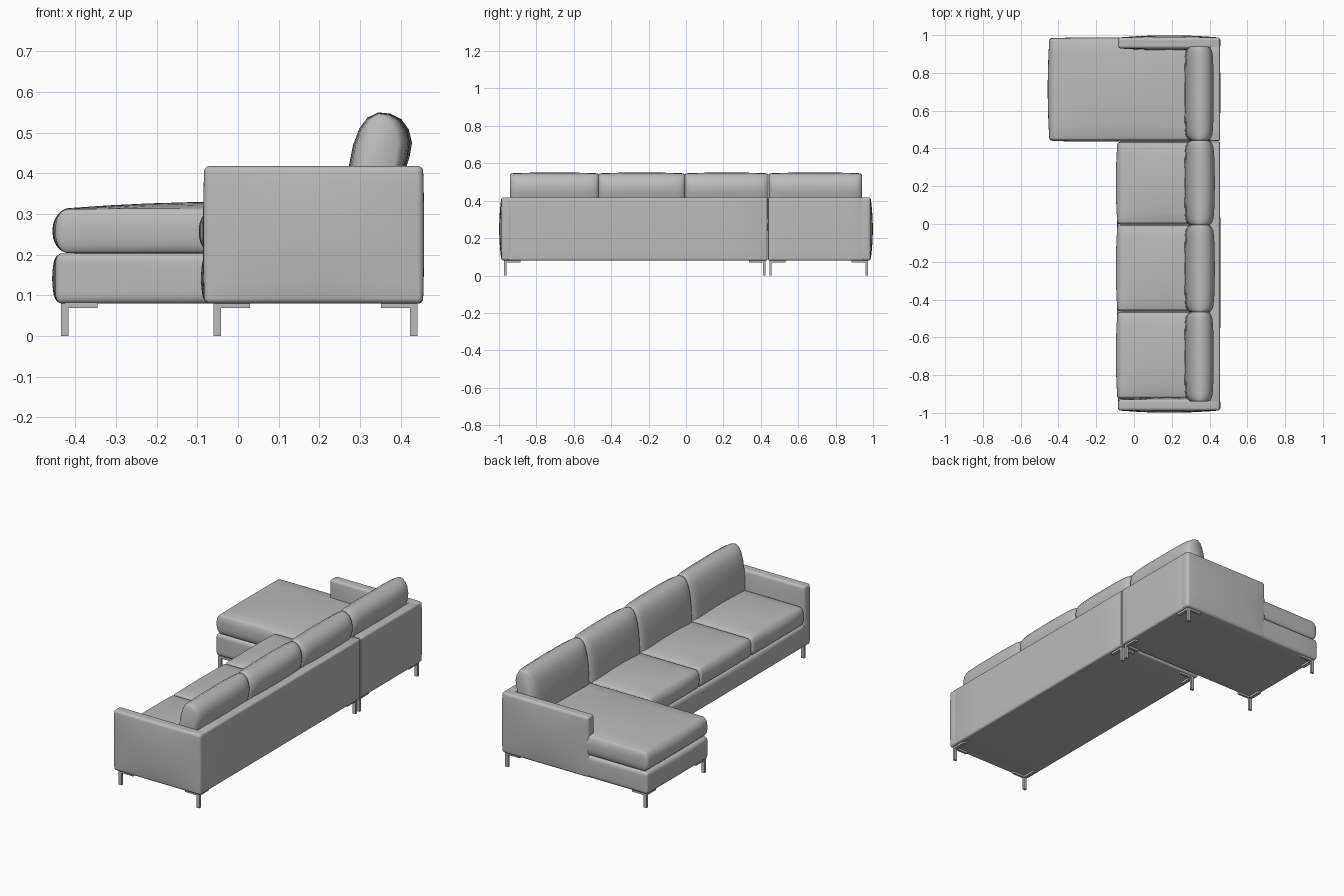
import bpy, bmesh, math
from mathutils import Vector

cube = bpy.data.objects.get("Cube")
if cube:
    bpy.data.objects.remove(cube, do_unlink=True)


def make_material(name, value):
    mat = bpy.data.materials.new(name)
    mat.use_nodes = True
    colour = (value, value, value, 1)
    mat.diffuse_color = colour
    mat.node_tree.nodes["Principled BSDF"].inputs["Base Color"].default_value = colour
    return mat


fabric = make_material("grey upholstery", 0.5)


def finish(bm, name, angle=40):
    bmesh.ops.recalc_face_normals(bm, faces=bm.faces)
    mesh = bpy.data.meshes.new(name)
    bm.to_mesh(mesh)
    bm.free()
    mesh.materials.append(fabric)
    obj = bpy.data.objects.new(name, mesh)
    bpy.context.collection.objects.link(obj)
    bpy.ops.object.select_all(action="DESELECT")
    obj.select_set(True)
    bpy.context.view_layer.objects.active = obj
    bpy.ops.object.shade_smooth_by_angle(angle=math.radians(angle))
    return obj


def spread(t, half, r, n, edge):
    """Map an even grid coordinate so that the outer steps fall in the rounding."""
    i = abs(t) * n / 2
    flat = n / 2 - edge
    if i <= flat:
        return math.copysign((half - r) * i / flat, t)
    return math.copysign(half - r + r * (i - flat) / edge, t)


def soft_block(name, low, high, radius, bulge=(0, 0, 0), floor_flat=True):
    """Upholstered box with rounded edges and gently domed sides."""
    low, high, radius = Vector(low), Vector(high), Vector(radius)
    half, centre = (high - low) / 2, (high + low) / 2
    n, edge = 16, 4
    bm = bmesh.new()
    bmesh.ops.create_cube(bm, size=2)
    bmesh.ops.subdivide_edges(bm, edges=bm.edges[:], cuts=n - 1, use_grid_fill=True)
    for v in bm.verts:
        p = Vector([spread(v.co[k], half[k], radius[k], n, edge) for k in range(3)])
        inner = Vector([max(-half[k] + radius[k], min(half[k] - radius[k], p[k])) for k in range(3)])
        d = Vector([(p[k] - inner[k]) / radius[k] for k in range(3)])
        d.normalize()
        p = Vector([inner[k] + d[k] * radius[k] for k in range(3)])
        u = [p[k] / half[k] for k in range(3)]
        for k in range(3):
            a, b = (k + 1) % 3, (k + 2) % 3
            if k == 2 and floor_flat and u[2] < 0:
                continue
            p[k] += bulge[k] * u[k] * (1 - u[a] ** 2) * (1 - u[b] ** 2)
        v.co = centre + p
    return finish(bm, name)


def back_cushion(name, y0, y1, depth):
    """Leaning pillow: a rounded wedge profile swept along y, pinched at its ends."""
    half = [(.265, .30), (.268, .36), (.273, .42), (.283, .47), (.298, .51), (.318, .537),
            (.345, .55), (.375, .547), (.402, .533), (.42, .508), (.428, .475), (.422, .44),
            (.412, .41), (.405, .36), (.40, .30)]
    cx, cz, length = .345, .42, y1 - y0
    ends = [(0, .62, .93), (.005, .72, .96), (.014, .82, .975), (.03, .9, .985), (.06, .95, .99), (.13, .985, 1)]
    rows = [(y0 + d, sx, sz) for d, sx, sz in ends] + [((y0 + y1) / 2, 1, 1)]
    rows += [(y1 - d, sx, sz) for d, sx, sz in reversed(ends)]
    bm = bmesh.new()
    loops = []
    for y, sx, sz in rows:
        loops.append([bm.verts.new((cx + (x - cx) * sx * (depth if x > cx else 1), y, cz + (z - cz) * sz))
                      for x, z in half])
    count = len(half)
    for a, b in zip(loops, loops[1:]):
        for i in range(count):
            j = (i + 1) % count
            bm.faces.new((a[i], a[j], b[j], b[i]))
    bm.faces.new(loops[0])
    bm.faces.new(loops[-1])
    return finish(bm, name, 60)


# Bases
soft_block("main_base", (-.083, -.96, .08), (.43, .436, .203), (.012, .012, .02), (.008, 0, .003))
soft_block("chaise_base", (-.448, .441, .08), (.43, .985, .203), (.015, .015, .02), (.009, .003, .003))

# Arms and back panels
soft_block("right_arm", (-.083, -.987, .08), (.455, -.93, .418), (.014, .014, .014), (.003, .012, 0))
soft_block("left_arm", (-.083, .93, .08), (.455, .987, .418), (.014, .014, .014), (.003, .012, 0))
soft_block("main_back_panel", (.40, -.95, .08), (.455, .436, .417), (.01, .004, .012), (.002, 0, 0))
soft_block("chaise_back_panel", (.40, .439, .08), (.455, .95, .417), (.01, .004, .012), (.002, 0, 0))

# Seat cushions
seams = [-.927, -.464, -.004, .436]
for i, (y0, y1) in enumerate(zip(seams, seams[1:])):
    soft_block(f"seat_cushion_{i + 1}", (-.088, y0 + .001, .204), (.40, y1 - .001, .31),
               (.025, .015, .04), (.008, 0, .018))
soft_block("chaise_cushion", (-.448, .439, .204), (.40, .985, .312), (.03, .015, .045), (.008, .003, .018))

# Back cushions
backs = [(-.94, -.467, .93), (-.467, -.006, 1), (-.006, .441, 1), (.443, .94, .93)]
for i, (y0, y1, depth) in enumerate(backs):
    back_cushion(f"back_cushion_{i + 1}", y0, y1, depth)


def box(bm, low, high):
    verts = bmesh.ops.create_cube(bm, size=1)["verts"]
    for v in verts:
        v.co = [(low[k] + high[k]) / 2 + v.co[k] * abs(high[k] - low[k]) for k in range(3)]


# Legs: a square post with two mounting arms along the base edges
def leg(name, x, y, dx, dy):
    w, reach = .009, .08
    bm = bmesh.new()
    box(bm, (x - w, y - w * .7, 0), (x + w, y + w * .7, .08))
    box(bm, (x, y - w * .7, .069), (x + dx * reach, y + w * .7, .082))
    box(bm, (x - w, y, .069), (x + w, y + dy * reach, .082))
    finish(bm, name, 30)


for part, front_x, y0, y1 in (("main", -.051, -.966, .418), ("chaise", -.426, .452, .966)):
    for end, x, dx in (("front", front_x, 1), ("back", .432, -1)):
        leg(f"{part}_{end}_right_leg", x, y0, dx, 1)
        leg(f"{part}_{end}_left_leg", x, y1, dx, -1)
